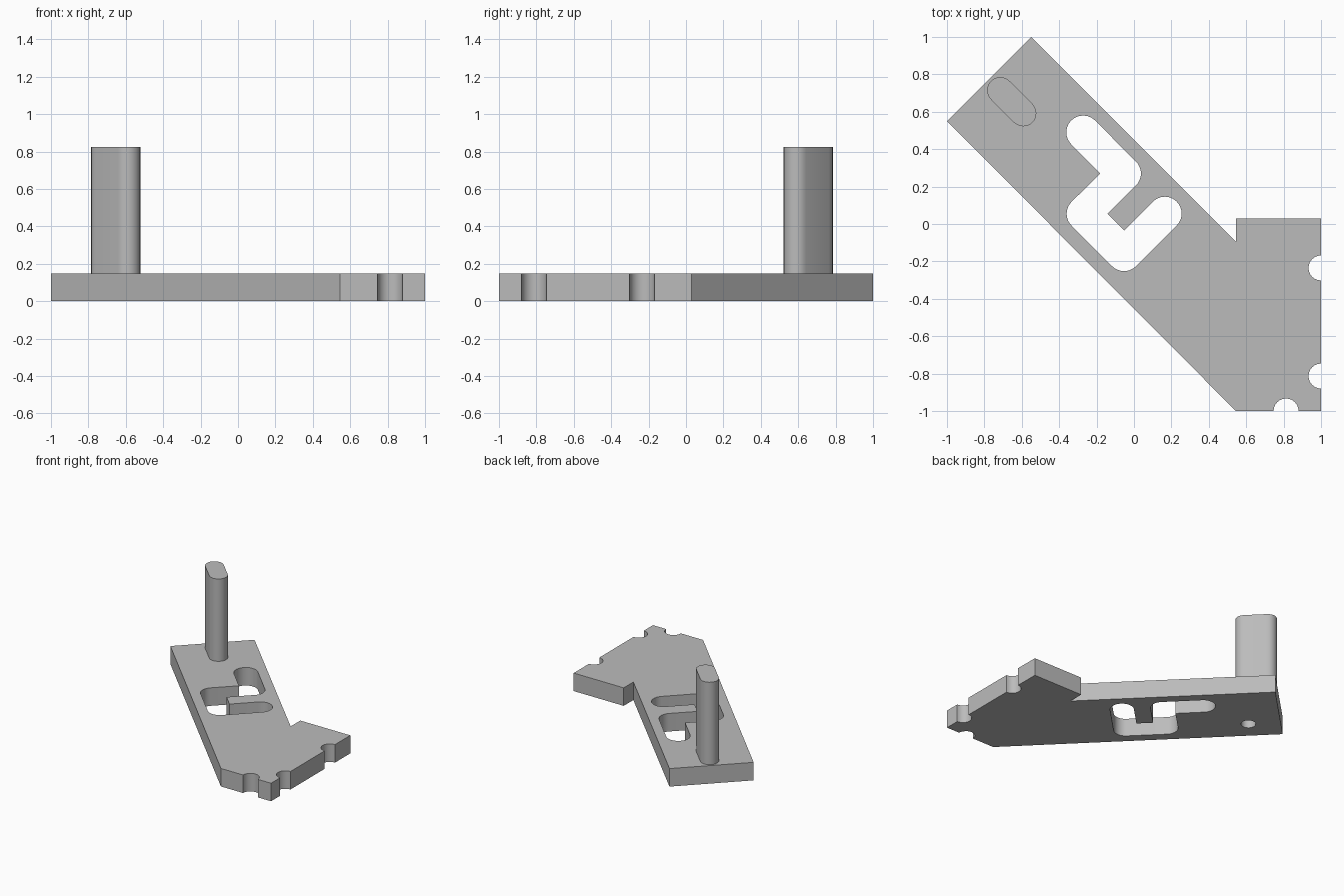
import bpy
from math import radians, cos, sin, sqrt

if "Cube" in bpy.data.objects:
    bpy.data.objects.remove(bpy.data.objects["Cube"], do_unlink=True)

PLATE = 0.148
POST_TOP = 0.825

grey = bpy.data.materials.new("plain grey")
grey.use_nodes = True
colour = (0.5, 0.5, 0.5, 1)
grey.diffuse_color = colour
grey.node_tree.nodes["Principled BSDF"].inputs["Base Color"].default_value = colour


def arc(centre, radius, start, end, steps=12):
    """Points on an arc, angles in degrees."""
    angles = [radians(start + (end - start) * i / steps) for i in range(steps + 1)]
    return [(centre[0] + radius * cos(a), centre[1] + radius * sin(a)) for a in angles]


def extrude(name, loops, bottom, top):
    """Solid from closed flat loops; inner loops become holes."""
    curve = bpy.data.curves.new(name, "CURVE")
    curve.dimensions = "2D"
    curve.fill_mode = "BOTH"
    curve.extrude = (top - bottom) / 2
    for loop in loops:
        spline = curve.splines.new("POLY")
        spline.points.add(len(loop) - 1)
        for point, (x, y) in zip(spline.points, loop):
            point.co = (x, y, 0, 1)
        spline.use_cyclic_u = True
    obj = bpy.data.objects.new(name, curve)
    obj.location.z = (top + bottom) / 2
    bpy.context.collection.objects.link(obj)
    bpy.ops.object.select_all(action="DESELECT")
    obj.select_set(True)
    bpy.context.view_layer.objects.active = obj
    bpy.ops.object.convert(target="MESH")
    obj = bpy.context.object
    # Weld the caps to the walls
    weld = obj.modifiers.new("weld", "WELD")
    weld.merge_threshold = 0.0001
    bpy.ops.object.modifier_apply(modifier="weld")
    obj.data.materials.clear()
    obj.data.materials.append(grey)
    return obj


def smooth(obj):
    bpy.ops.object.select_all(action="DESELECT")
    obj.select_set(True)
    bpy.context.view_layer.objects.active = obj
    bpy.ops.object.shade_smooth_by_angle(angle=radians(30))


# Diagonal arm with a square foot and three half-round notches
notch = 0.067
outline = [(-0.55, 1), (0.545, -0.095), (0.545, 0.03), (1, 0.03)]
outline += arc((1, -0.235), notch, 90, 270)
outline += arc((1, -0.813), notch, 90, 270)
outline += [(1, -1)]
outline += arc((0.813, -1), notch, 0, 180)
outline += [(0.545, -1), (-1, 0.55)]

# Winding slot: rounded outer corners, sharp inner corners
r = 0.09
d = r * sqrt(2)
a, b, c, e, f = (-0.272, 0.49), (-0.053, 0.27), (-0.27, 0.055), (-0.053, -0.162), (0.165, 0.056)
slot = arc(a, r, 225, 45) + arc(b, r, 45, -45)
slot += [(c[0] + d, c[1]), (e[0], e[1] + d)]
slot += arc(f, r, 135, -45) + arc(e, r, -45, -135) + arc(c, r, -135, -225)
slot += [(b[0] - d, b[1])]

plate = extrude("slotted_plate", [outline, slot], 0, PLATE)

# Blind round hole in the underside
cutter = extrude("hole_cutter", [arc((-0.705, 0.5), 0.056, 0, 345, 23)], -0.1, 0.1)
cutter.hide_render = True
cut = plate.modifiers.new("blind hole", "BOOLEAN")
cut.operation = "DIFFERENCE"
cut.solver = "EXACT"
cut.object = cutter
bpy.context.view_layer.objects.active = plate
bpy.ops.object.modifier_apply(modifier="blind hole")
bpy.data.objects.remove(cutter, do_unlink=True)
smooth(plate)

# Upright post with rounded ends
post_profile = arc((-0.715, 0.715), 0.07, 45, 225) + arc((-0.592, 0.592), 0.07, 225, 405)
post = extrude("upright_post", [post_profile], PLATE, POST_TOP)
smooth(post)
